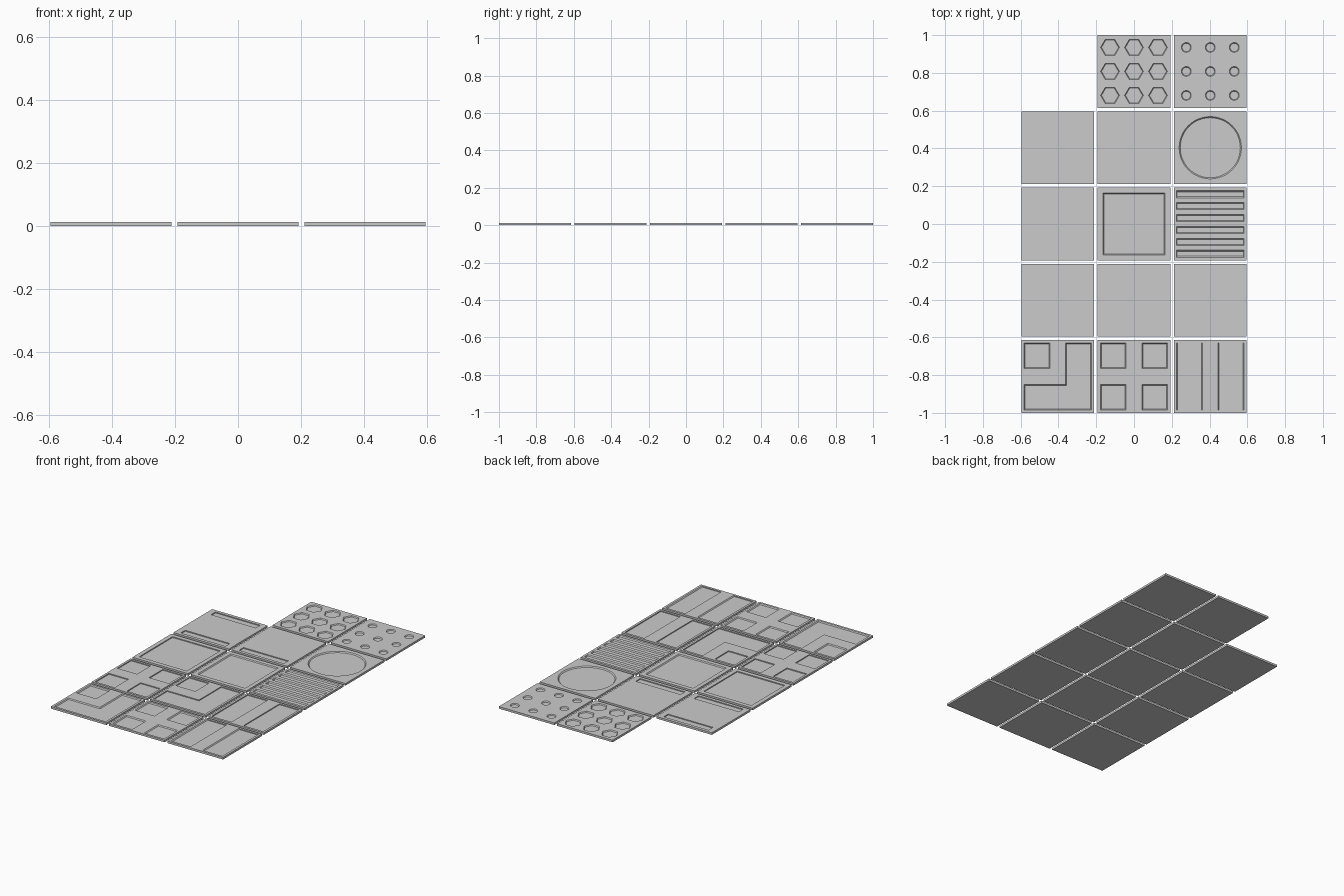
import bpy, bmesh, math

if "Cube" in bpy.data.objects:
    bpy.data.objects.remove(bpy.data.objects["Cube"])

P, H = 0.4038, 0.1923      # tile pitch and half width
T, D = 0.013, 0.006        # slab thickness and recess depth
E = 0.003                  # how far cutters rise above the slab


def add_loft(bm, low, high, z0, z1):
    a = [bm.verts.new((x, y, z0)) for x, y in low]
    b = [bm.verts.new((x, y, z1)) for x, y in high]
    n = len(a)
    bm.faces.new(a[::-1])
    bm.faces.new(b)
    for i in range(n):
        j = (i + 1) % n
        bm.faces.new((a[i], a[j], b[j], b[i]))


def rect_points(x0, x1, y0, y1, gx, gy):
    return [(x0 - gx, y0 - gy), (x1 + gx, y0 - gy),
            (x1 + gx, y1 + gy), (x0 - gx, y1 + gy)]


def rect(x0, x1, y0, y1, tx=0.0, ty=None):
    """Rectangular recess; tx and ty are the wall slopes."""
    ty = tx if ty is None else ty
    k = E / D
    return lambda bm: add_loft(bm, rect_points(x0, x1, y0, y1, -tx, -ty),
                               rect_points(x0, x1, y0, y1, tx * k, ty * k), T - D, T + E)


def poly(x, y, r, n, t):
    """Regular polygon recess with sloped wall."""
    def ring(q):
        return [(x + q * math.cos(2 * math.pi * i / n),
                 y + q * math.sin(2 * math.pi * i / n)) for i in range(n)]
    return lambda bm: add_loft(bm, ring(r - t), ring(r + t * E / D), T - D, T + E)


def mesh_object(name, builders):
    bm = bmesh.new()
    for build in builders:
        build(bm)
    bmesh.ops.recalc_face_normals(bm, faces=bm.faces)
    me = bpy.data.meshes.new(name)
    bm.to_mesh(me)
    bm.free()
    ob = bpy.data.objects.new(name, me)
    bpy.context.collection.objects.link(ob)
    return ob


def tile(name, col, row, cuts):
    slab = rect_points(-H, H, -H, H, 0, 0)
    ob = mesh_object(name, [lambda bm: add_loft(bm, slab, slab, 0, T)])
    cutter = mesh_object(name + "_cutter", cuts)
    cutter.hide_render = True
    mod = ob.modifiers.new("recess", 'BOOLEAN')
    mod.operation, mod.object, mod.solver = 'DIFFERENCE', cutter, 'EXACT'
    mod.use_self = True
    bpy.ops.object.select_all(action='DESELECT')
    bpy.context.view_layer.objects.active = ob
    ob.select_set(True)
    bpy.ops.object.modifier_apply(modifier=mod.name)
    bpy.data.objects.remove(cutter)
    ob.location = (col * P, row * P, 0)
    bpy.ops.object.shade_smooth_by_angle(angle=math.radians(25))


# recess layouts
A, B = 0.178, 0.042        # outer and inner panel limits
S = 0.005                  # steep wall slope


def corner_layout(t):
    return [rect(-A, -B, B, A, t), rect(B, A, -A, A, t), rect(-A, A, -A, -B, t)]


def cross_layout(t):
    return [rect(*x, *y, t) for x in ((-A, -B), (B, A)) for y in ((-A, -B), (B, A))]


def straight_layout(t):
    return [rect(-A, -B, -A, A, t, 0), rect(B, A, -A, A, t, 0)]


G = (-0.127, 0, 0.127)

# patterned tiles
tile("hexagon_tile", 0, 2, [poly(x, y, 0.05, 6, 0.005) for x in G for y in G])
tile("round_hole_tile", 1, 2, [poly(x, y, 0.026, 24, 0.004) for x in G for y in G])
tile("disc_tile", 1, 1, [poly(0, 0, 0.165, 48, 0.006)])
tile("rib_tile", 1, 0, [rect(-A, A, y - 0.019, y + 0.019, 0.003, 0.006)
                        for y in [(i - 2.5) * 0.063 for i in range(6)]])

# slotted tiles
slot = rect(-0.155, 0.155, -0.172, -0.128)
tile("double_slot_tile", -1, 1, [slot, rect(-0.155, 0.155, 0.128, 0.172)])
tile("single_slot_tile", 0, 1, [slot])

# square panel tiles
tile("square_panel_tile", -1, 0, [rect(-0.165, 0.165, -0.165, 0.165)])
tile("sloped_square_tile", 0, 0, [rect(-0.165, 0.165, -0.165, 0.165, 0.005)])

# path tiles with upright walls, then with sloped walls
tile("cross_tile", -1, -1, cross_layout(0))
tile("corner_tile", 0, -1, corner_layout(0))
tile("straight_tile", 1, -1, straight_layout(0))
tile("sloped_corner_tile", -1, -2, corner_layout(S))
tile("sloped_cross_tile", 0, -2, cross_layout(S))
tile("sloped_straight_tile", 1, -2, straight_layout(S))
